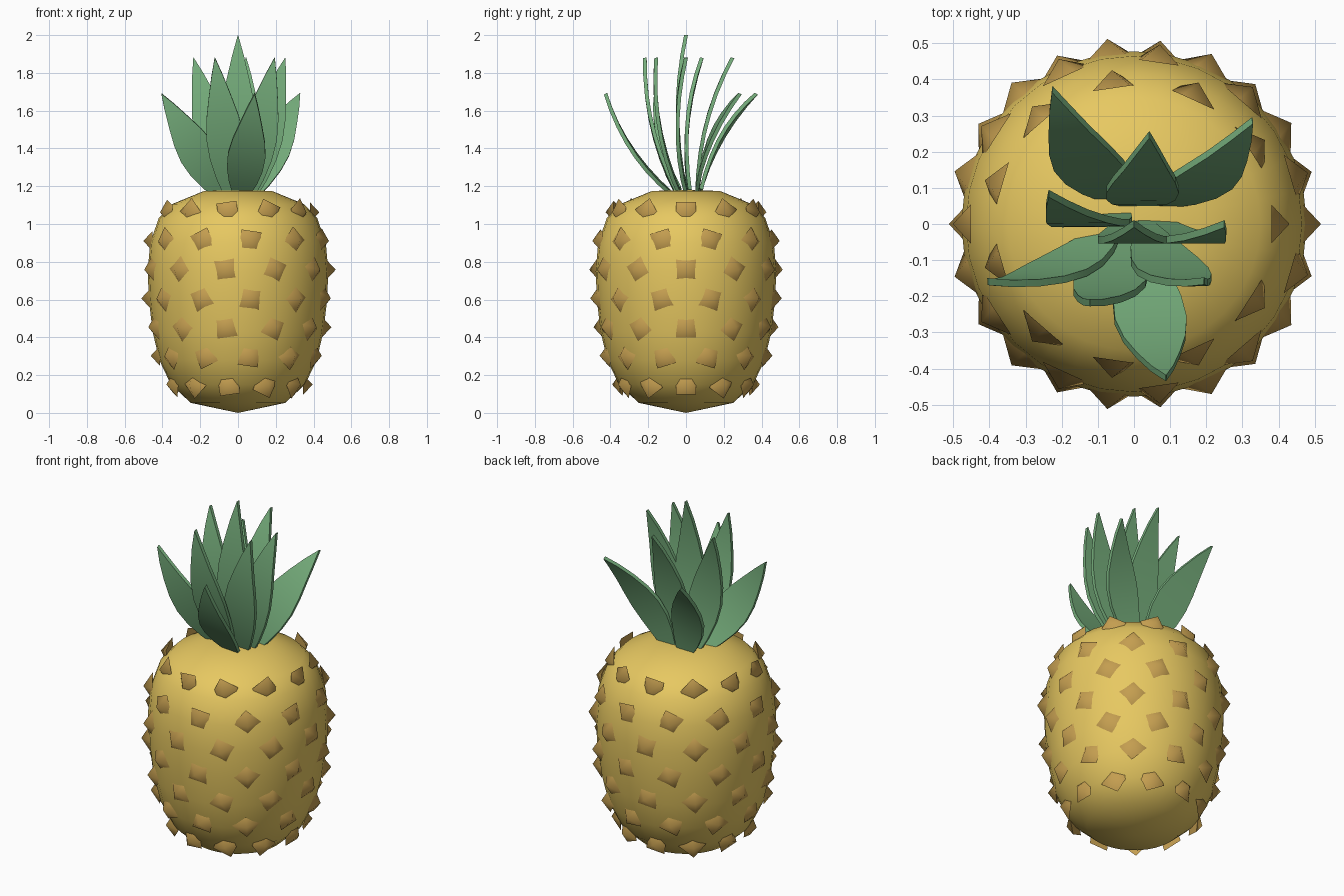
import bpy, bmesh, math
from mathutils import Vector, Matrix

if "Cube" in bpy.data.objects:
    bpy.data.objects.remove(bpy.data.objects["Cube"])

UP = Vector((0, 0, 1))


def material(name, rgb):
    m = bpy.data.materials.new(name)
    m.diffuse_color = (*rgb, 1)
    m.use_nodes = True
    m.node_tree.nodes["Principled BSDF"].inputs["Base Color"].default_value = m.diffuse_color
    return m


def finish(name, bm, mat):
    bmesh.ops.recalc_face_normals(bm, faces=bm.faces)
    me = bpy.data.meshes.new(name)
    bm.to_mesh(me)
    bm.free()
    me.materials.append(mat)
    ob = bpy.data.objects.new(name, me)
    bpy.context.collection.objects.link(ob)
    return ob


gold = material("gold_skin", (0.80, 0.58, 0.12))
brown = material("brown_scale", (0.55, 0.34, 0.08))
green = material("leaf_green", (0.18, 0.42, 0.20))

# Fruit body: lathed profile (radius, height)
PROFILE = [(0, 0), (0.25, 0.053), (0.355, 0.15), (0.417, 0.28), (0.452, 0.43),
           (0.472, 0.6), (0.478, 0.75), (0.465, 0.9), (0.42, 1.03),
           (0.35, 1.105), (0.18, 1.175), (0, 1.18)]
SEG = 32
bm = bmesh.new()
bottom = bm.verts.new((0, 0, PROFILE[0][1]))
top = bm.verts.new((0, 0, PROFILE[-1][1]))
rings = [[bm.verts.new((r * math.cos(math.tau * i / SEG), r * math.sin(math.tau * i / SEG), z))
          for i in range(SEG)] for r, z in PROFILE[1:-1]]
for i in range(SEG):
    j = (i + 1) % SEG
    bm.faces.new((bottom, rings[0][j], rings[0][i]))
    bm.faces.new((top, rings[-1][i], rings[-1][j]))
    for a, b in zip(rings, rings[1:]):
        bm.faces.new((a[i], a[j], b[j], b[i]))
for f in bm.faces:
    f.smooth = True
finish("fruit_body", bm, gold)


def body_radius(z):
    for (r0, z0), (r1, z1) in zip(PROFILE, PROFILE[1:]):
        if z0 <= z <= z1:
            return r0 + (r1 - r0) * (z - z0) / (z1 - z0)


# Skin scales: seven staggered rows of eleven four-sided spikes
ROWS, PER_ROW, DEPTH = 7, 11, 0.05
bm = bmesh.new()
for row in range(ROWS):
    z = 0.15 + row * 0.152
    for k in range(PER_ROW):
        a = math.tau * (k + 0.5 * (row % 2)) / PER_ROW
        out = Vector((math.cos(a), math.sin(a), 0))
        pos = out * (body_radius(z) + 0.015) + UP * z
        turn = UP.rotation_difference(out).to_matrix().to_4x4()
        bmesh.ops.create_cone(bm, cap_ends=True, segments=4, radius1=0.076, radius2=0,
                              depth=DEPTH, matrix=Matrix.Translation(pos) @ turn
                              @ Matrix.Rotation(math.pi / 4, 4, 'Z'))
for f in bm.faces:
    f.smooth = len(f.verts) == 3
finish("skin_scales", bm, brown)

# Crown leaves: bowed tapering blades with a little thickness
WIDTHS = [(0, 0.05), (0.12, 0.075), (0.27, 0.095), (0.42, 0.1), (0.57, 0.086),
          (0.72, 0.06), (0.87, 0.031), (1, 0.001)]
BASE_Z = 1.17


def leaf(name, angle, base_r, tip_r, tip_z):
    d = Vector((math.cos(angle), math.sin(angle), 0))
    base = d * base_r + UP * BASE_Z
    span = d * tip_r + UP * tip_z - base
    length = span.length
    place = Matrix.Translation(base) @ UP.rotation_difference(span).to_matrix().to_4x4()
    bm = bmesh.new()
    sections = []
    for t, w in WIDTHS:
        bow = -0.18 * t * (1 - t)
        sections.append([bm.verts.new(place @ Vector((x, bow + y, t * length)))
                         for x, y in ((-w, -0.01), (w, -0.01), (w, 0.01), (-w, 0.01))])
    for a, b in zip(sections, sections[1:]):
        for i in range(4):
            j = (i + 1) % 4
            bm.faces.new((a[i], a[j], b[j], b[i]))
    bm.faces.new(sections[0])
    bm.faces.new(sections[-1])
    ob = finish(name, bm, green)
    bpy.ops.object.select_all(action='DESELECT')
    ob.select_set(True)
    bpy.context.view_layer.objects.active = ob
    bpy.ops.object.shade_smooth_by_angle(angle=math.radians(40))


leaf("crown_leaf_center", 0, 0, 0, 2.0)
for i in range(9):
    if i < 5:
        leaf(f"crown_leaf_inner_{i + 1}", i * 1.4, 0.06, 0.25, 1.88)
    else:
        leaf(f"crown_leaf_outer_{i - 4}", i * 1.4, 0.09, 0.435, 1.69)
